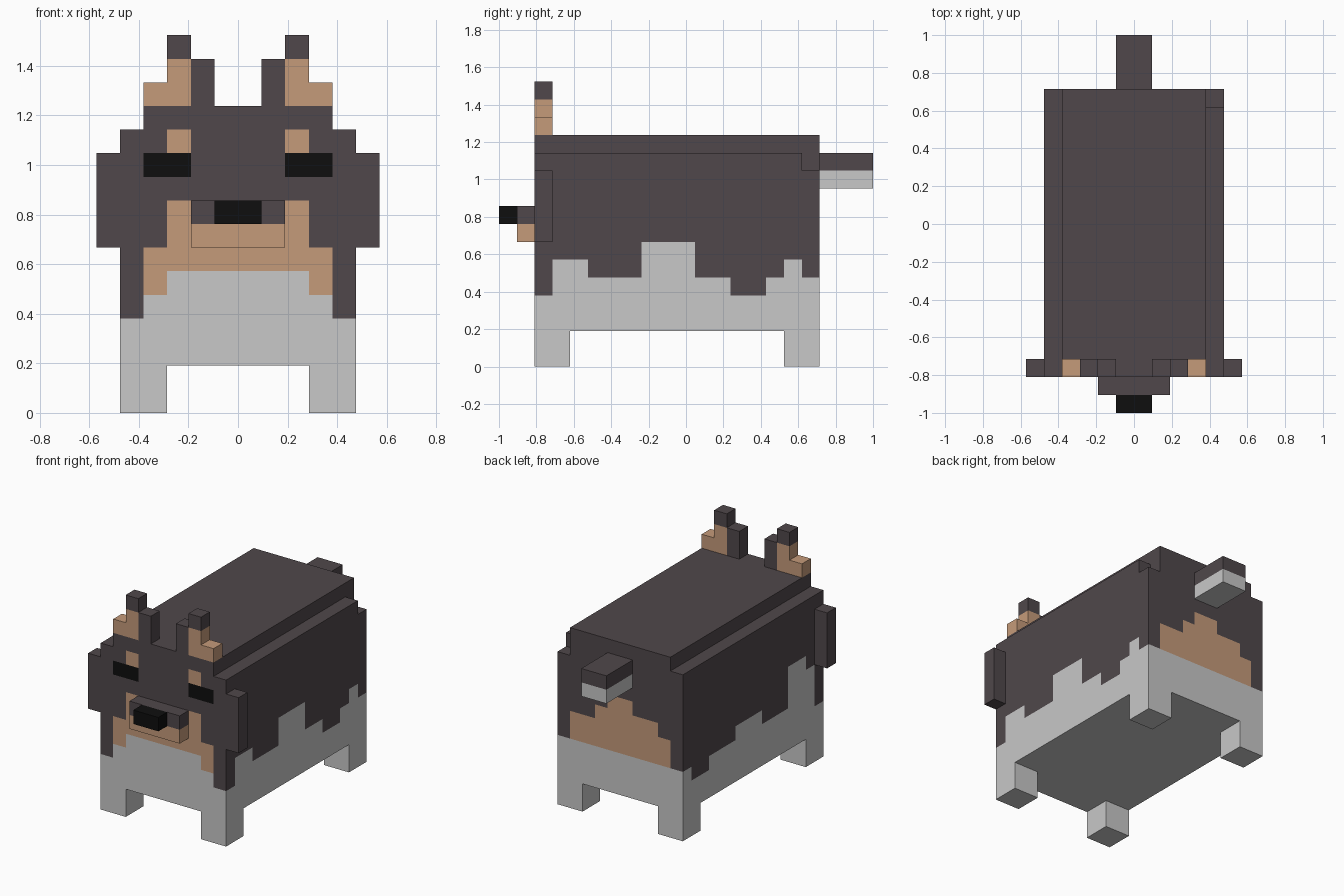
import bpy, bmesh
from mathutils import Vector

if "Cube" in bpy.data.objects:
    bpy.data.objects.remove(bpy.data.objects["Cube"])

U = 2 / 21  # one block of the model


def material(name, color):
    m = bpy.data.materials.new(name)
    m.diffuse_color = (*color, 1)
    m.use_nodes = True
    m.node_tree.nodes["Principled BSDF"].inputs["Base Color"].default_value = m.diffuse_color
    return m


DARK, TAN, PALE, BLACK = range(4)
MATERIALS = [
    material("dark_fur", (0.080, 0.064, 0.070)),
    material("tan_fur", (0.558, 0.328, 0.195)),
    material("pale_fur", (0.578, 0.578, 0.578)),
    material("black", (0.0045, 0.0045, 0.0045)),
]


def prism(name, outline, y0, y1):
    """Extrude an x-z outline (in blocks) from y0 to y1."""
    bm = bmesh.new()
    face = bm.faces.new([bm.verts.new((x, y0, z)) for x, z in outline])
    ext = bmesh.ops.extrude_face_region(bm, geom=[face], use_keep_orig=True)
    moved = [v for v in ext["geom"] if isinstance(v, bmesh.types.BMVert)]
    bmesh.ops.translate(bm, verts=moved, vec=(0, y1 - y0, 0))
    bmesh.ops.recalc_face_normals(bm, faces=bm.faces)
    mesh = bpy.data.meshes.new(name)
    bm.to_mesh(mesh)
    bm.free()
    obj = bpy.data.objects.new(name, mesh)
    bpy.context.collection.objects.link(obj)
    return obj


def rect(x0, x1, z0, z1):
    return [(x0, z0), (x1, z0), (x1, z1), (x0, z1)]


def paint(obj, rule):
    """Cut faces along the block grid, colour each block by rule, merge, scale."""
    bm = bmesh.new()
    bm.from_mesh(obj.data)
    for axis, offset in ((0, 0), (1, 0.5), (2, 0)):
        values = [v.co[axis] for v in bm.verts]
        normal = Vector((0, 0, 0))
        normal[axis] = 1
        for i in range(-11, 17):
            if min(values) < i + offset < max(values):
                bmesh.ops.bisect_plane(bm, geom=bm.verts[:] + bm.edges[:] + bm.faces[:],
                                       plane_co=normal * (i + offset), plane_no=normal)
    bm.normal_update()
    for f in bm.faces:
        f.material_index = rule(*(f.calc_center_median() - f.normal * 0.5))
    bmesh.ops.dissolve_limit(bm, angle_limit=0.01, verts=bm.verts, edges=bm.edges,
                             delimit={"MATERIAL"})
    bmesh.ops.scale(bm, vec=(U, U, U), verts=bm.verts)
    obj.data.materials.clear()
    for m in MATERIALS:
        obj.data.materials.append(m)
    bm.to_mesh(obj.data)
    bm.free()


# Height of the pale belly along each flank, one value per block, front to back
RIGHT_FLANK = [4, 6, 6, 5, 5, 5, 7, 7, 7, 5, 5, 4, 4, 5, 6, 5]
LEFT_FLANK = [4, 7, 8, 8, 5, 5, 5, 6, 6, 6, 5, 5, 5, 4, 4, 5]
# Height of the tan rump patch, from x = -5 to x = 5
RUMP = [5, 7, 8, 8, 9, 9, 8, 7, 7, 5]


def body_rule(x, y, z):
    ax = abs(x)
    if y < -7.5 and ax < 4:  # face
        if z < (6 if ax < 3 else 5):
            return PALE
        if z < 7 or (ax < 3 and z < 9) or (2 < ax < 3 and 11 < z < 12):
            return TAN
        return BLACK if 2 < ax and 10 < z < 11 else DARK
    if y > 6.5 and ax < 4:  # rump
        return PALE if z < 5 else TAN if z < RUMP[int(x + 5)] else DARK
    if ax > 4:  # flanks
        flank = RIGHT_FLANK if x > 0 else LEFT_FLANK
        return PALE if z < flank[int(y + 8.5)] else DARK
    return PALE if z < 3 else DARK


# Body: stepped cross-section with one block missing at the upper rear corner
body = prism("body", [(-5, 2), (5, 2), (5, 12), (4, 12), (4, 13),
                      (-4, 13), (-4, 12), (-5, 12)], -8.5, 7.5)
cutter = prism("corner_cutter", rect(4, 6, 11, 12.5), 6.5, 8.5)
cutter.hide_render = True
mod = body.modifiers.new("corner_notch", "BOOLEAN")
mod.operation, mod.solver, mod.object = "DIFFERENCE", "EXACT", cutter
graph = bpy.context.evaluated_depsgraph_get()
body.data = bpy.data.meshes.new_from_object(body.evaluated_get(graph))
body.modifiers.clear()
bpy.data.objects.remove(cutter)
paint(body, body_rule)

# Paired parts
for side, s in (("left", -1), ("right", 1)):
    for end, y in (("front", -8.5), ("back", 5.5)):
        paint(prism(f"{end}_{side}_leg", rect(3 * s, 5 * s, 0, 2), y, y + 2),
              lambda x, y, z: PALE)
    paint(prism(f"{side}_cheek", rect(5 * s, 6 * s, 7, 11), -8.5, -7.5),
          lambda x, y, z: DARK)
    ear = [(1, 13), (4, 13), (4, 14), (3, 14), (3, 16), (2, 16), (2, 15), (1, 15)]
    paint(prism(f"{side}_ear", [(x * s, z) for x, z in ear], -8.5, -7.5),
          lambda x, y, z: DARK if abs(x) < 2 or z > 15 else TAN)

# Muzzle, nose and tail
paint(prism("muzzle", rect(-2, 2, 7, 9), -9.5, -8.5),
      lambda x, y, z: TAN if z < 8 else DARK)
paint(prism("nose", rect(-1, 1, 8, 9), -10.5, -9.5), lambda x, y, z: BLACK)
paint(prism("tail", rect(-1, 1, 10, 12), 7.5, 10.5),
      lambda x, y, z: PALE if z < 11 else DARK)
